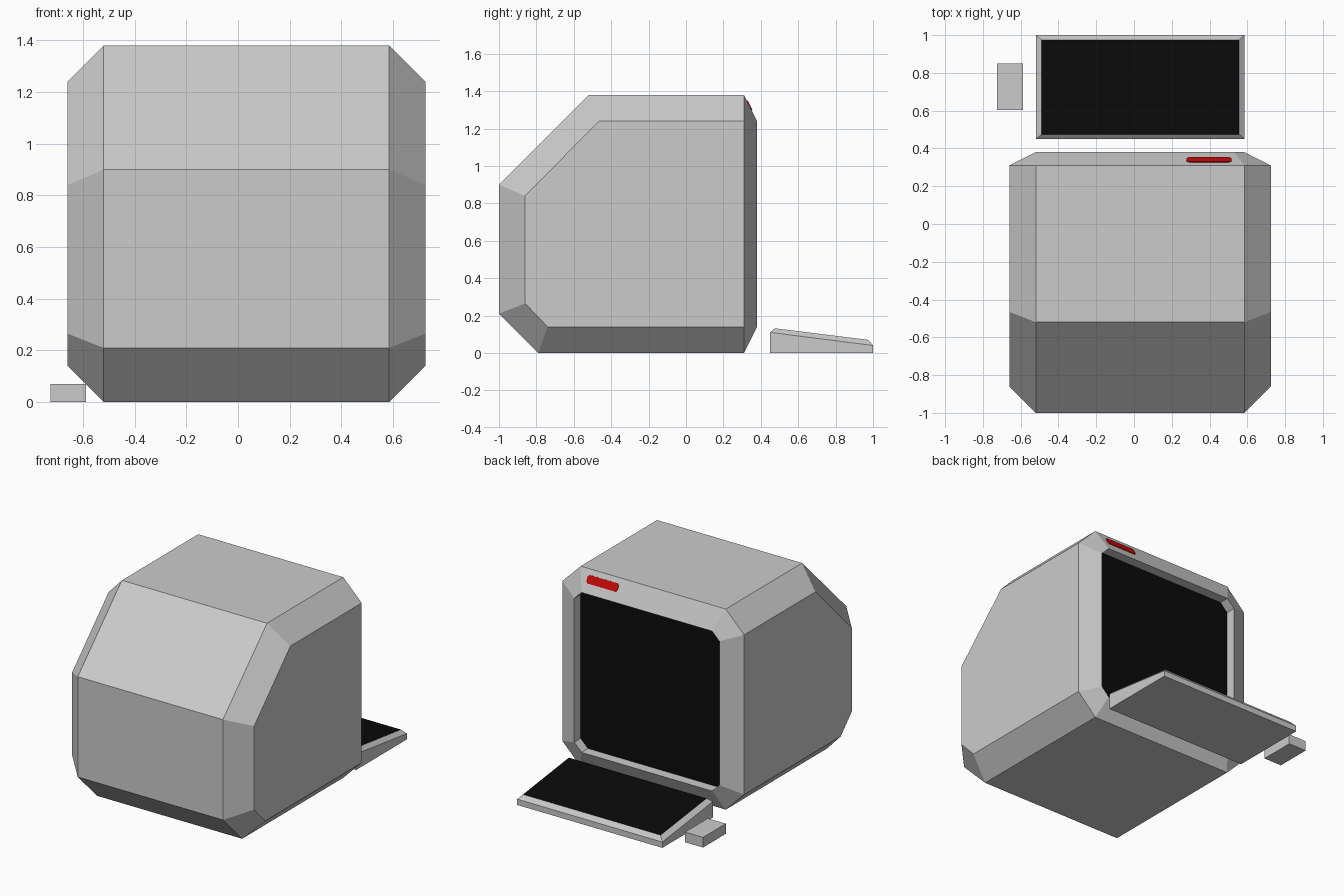
import bpy, bmesh
from mathutils import Vector

if "Cube" in bpy.data.objects:
    bpy.data.objects.remove(bpy.data.objects["Cube"])


def material(name, rgb):
    m = bpy.data.materials.new(name)
    m.diffuse_color = (*rgb, 1)
    m.use_nodes = True
    m.node_tree.nodes["Principled BSDF"].inputs["Base Color"].default_value = m.diffuse_color
    return m


GREY = material("case grey", (0.60, 0.60, 0.60))
BLACK = material("screen black", (0.003, 0.003, 0.003))
RED = material("badge red", (0.56, 0.003, 0.003))


def finish(bm, name, *mats):
    bmesh.ops.recalc_face_normals(bm, faces=bm.faces[:])
    me = bpy.data.meshes.new(name)
    bm.to_mesh(me)
    bm.free()
    for m in mats:
        me.materials.append(m)
    ob = bpy.data.objects.new(name, me)
    bpy.context.collection.objects.link(ob)
    return ob


def bridge(bm, a, b, closed=True):
    n = len(a)
    for i in range(n if closed else n - 1):
        j = (i + 1) % n
        bm.faces.new((a[i], a[j], b[j], b[i]))


def octagon(x0, x1, z0, z1, c):
    return [(x0, z0 + c), (x0 + c, z0), (x1 - c, z0), (x1, z0 + c),
            (x1, z1 - c), (x1 - c, z1), (x0 + c, z1), (x0, z1 - c)]


# Monitor case: side profiles lofted along x, open at the screen end
outer = [(0.31, 0), (-0.79, 0), (-1, 0.21), (-1, 0.90), (-0.52, 1.38), (0.31, 1.38)]
inner = [(0.31, 0.14), (-0.74, 0.14), (-0.86, 0.265), (-0.86, 0.84), (-0.465, 1.24), (0.31, 1.24)]
bm = bmesh.new()
stations = [(-0.66, inner), (-0.52, outer), (0.585, outer), (0.725, inner)]
rows = [[bm.verts.new((x, y, z)) for y, z in prof] for x, prof in stations]
for a, b in zip(rows, rows[1:]):
    bridge(bm, a, b, closed=False)
bm.faces.new(rows[0])
bm.faces.new(rows[3])

# Bezel slopes to the rim, then steps back in to the black screen
rim = [r[0] for r in rows] + [r[-1] for r in reversed(rows)]
order = octagon(-0.52, 0.585, 0.14, 1.24, 0.055)
edge = [bm.verts.new((x, 0.38, z)) for x, z in order]
back = [bm.verts.new((x, 0.31, z)) for x, z in order]
edge = edge[0:]
bridge(bm, rim, edge)
bridge(bm, edge, back)
bm.faces.new(back).material_index = 1
finish(bm, "monitor_case", GREY, BLACK)

# Red badge: thin plate lying on the sloping upper bezel
bm = bmesh.new()
along = Vector((0, 0.07, -0.14)).normalized()
normal = Vector((0, 0.14, 0.07)).normalized()
start = Vector((0, 0.31, 1.38))
loops = []
for h in (-0.001, 0.004):
    loops.append([bm.verts.new(start + Vector((x, 0, 0)) + along * s + normal * h)
                  for x, s in octagon(0.279, 0.515, 0.037, 0.092, 0.012)])
bridge(bm, *loops)
for l in loops:
    bm.faces.new(l)
finish(bm, "badge", RED)

# Keyboard wedge with bevelled rim and black key area
bm = bmesh.new()


def rect(x0, x1, y0, y1, z0, z1):
    return [bm.verts.new(p) for p in
            ((x0, y0, z0), (x1, y0, z0), (x1, y1, z1), (x0, y1, z1))]


base = rect(-0.52, 0.585, 0.45, 1.0, 0, 0)
side = rect(-0.52, 0.585, 0.45, 1.0, 0.11, 0.04)
top = rect(-0.489, 0.557, 0.475, 0.975, 0.132, 0.07)
bridge(bm, base, side)
bridge(bm, side, top)
bm.faces.new(base)
bm.faces.new(top).material_index = 1
finish(bm, "keyboard", GREY, BLACK)

# Mouse block
bm = bmesh.new()
low = rect(-0.725, -0.588, 0.603, 0.85, 0, 0)
high = rect(-0.725, -0.588, 0.603, 0.85, 0.07, 0.07)
bridge(bm, low, high)
bm.faces.new(low)
bm.faces.new(high)
finish(bm, "mouse", GREY)
